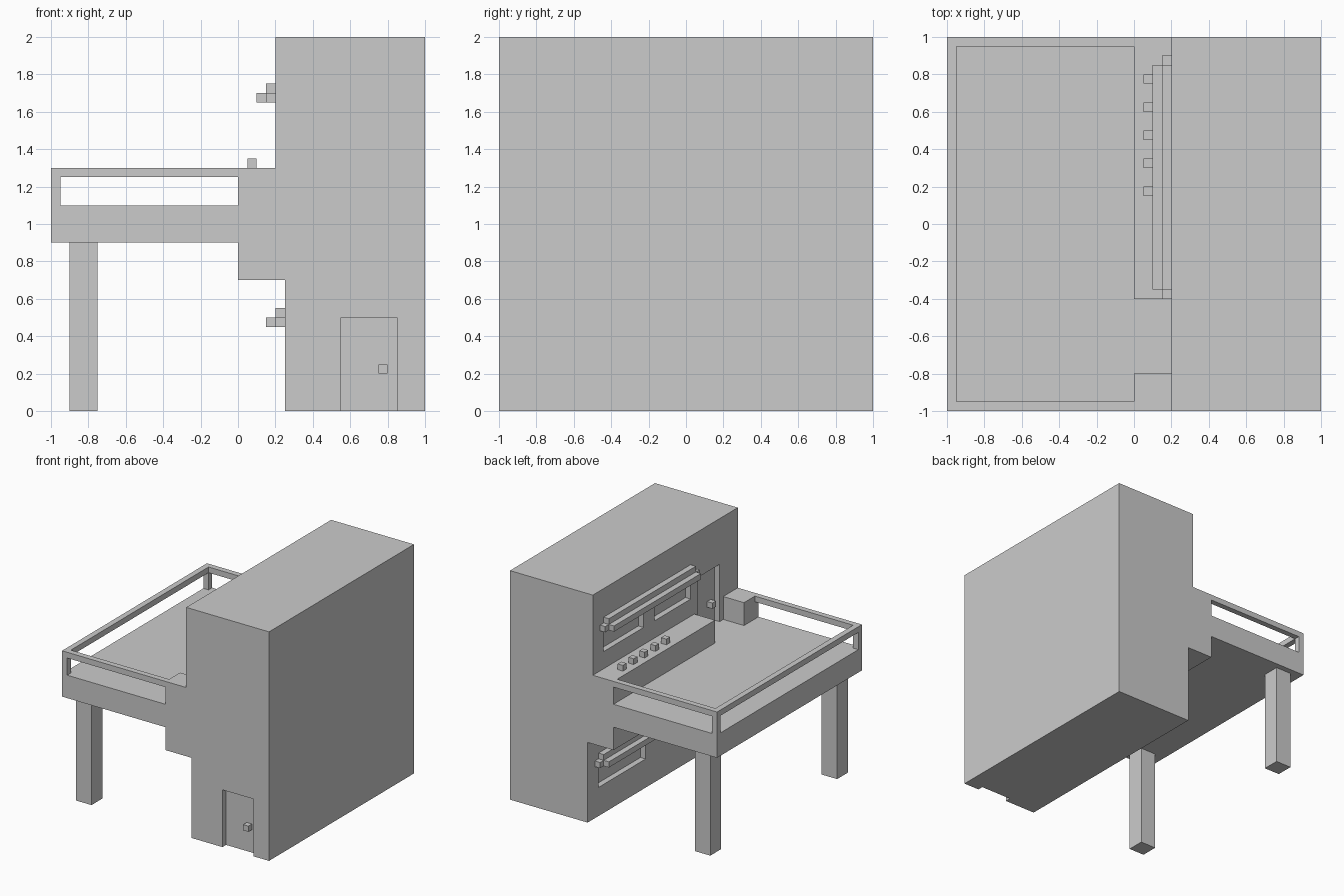
import bpy, bmesh

if "Cube" in bpy.data.objects:
    bpy.data.objects.remove(bpy.data.objects["Cube"])


def box(name, x, y, z):
    """Axis-aligned box from (min, max) ranges."""
    bm = bmesh.new()
    bmesh.ops.create_cube(bm, size=1)
    for v in bm.verts:
        v.co = [r[0] if c < 0 else r[1] for c, r in zip(v.co, (x, y, z))]
    return finish(name, bm)


def prism(name, profile, y0, y1):
    """Extrude an (x, z) profile along y."""
    bm = bmesh.new()
    face = bm.faces.new([bm.verts.new((x, y0, z)) for x, z in profile])
    ext = bmesh.ops.extrude_face_region(bm, geom=[face])
    for v in ext["geom"]:
        if isinstance(v, bmesh.types.BMVert):
            v.co.y = y1
    bmesh.ops.recalc_face_normals(bm, faces=bm.faces)
    return finish(name, bm)


def finish(name, bm):
    me = bpy.data.meshes.new(name)
    bm.to_mesh(me)
    bm.free()
    ob = bpy.data.objects.new(name, me)
    bpy.context.collection.objects.link(ob)
    return ob


def cut(target, x, y, z):
    """Carve a box-shaped recess out of the target."""
    cutter = box("cutter", x, y, z)
    cutter.hide_render = True
    mod = target.modifiers.new("recess", "BOOLEAN")
    mod.operation, mod.solver, mod.object = "DIFFERENCE", "EXACT", cutter
    bpy.context.view_layer.objects.active = target
    bpy.ops.object.modifier_apply(modifier=mod.name)
    bpy.data.objects.remove(cutter)


def awning(prefix, wall, z, y0, y1):
    """Stepped window awning: rod against the wall, upper and outer slats."""
    box(prefix + "_awning_rod", (wall - .05, wall), (y0 - .05, y1 + .05), (z, z + .05))
    box(prefix + "_awning_top", (wall - .05, wall), (y0, y1), (z + .05, z + .1))
    box(prefix + "_awning_edge", (wall - .1, wall - .05), (y0, y1), (z, z + .05))


# Main building: stepped profile with overhang under the terrace
building = prism("building", [(.25, 0), (1, 0), (1, 2), (.2, 2), (.2, 1.3),
                              (0, 1.3), (0, .7), (.25, .7)], -1, 1)

# Terrace passage, doors and windows
cut(building, (-.1, .2), (-.8, -.4), (1.1, 1.5))
cut(building, (.1, .25), (-.75, -.45), (1.1, 1.6))
cut(building, (.55, .85), (-1.1, -.95), (-.1, .5))
for y in ((.3, .85), (-.35, .15)):
    cut(building, (.1, .25), y, (1.45, 1.65))
for y in ((.2, .85), (-.85, -.2)):
    cut(building, (.1, .3), y, (.25, .45))

# Door knobs
box("front_door_knob", (.75, .8), (-1, -.95), (.2, .25))
box("terrace_door_knob", (.2, .25), (-.7, -.65), (1.25, 1.3))

# Awnings
awning("upper", .2, 1.65, -.35, .85)
awning("lower", .25, .45, -.85, .85)

# Terrace slab
box("terrace_slab", (-1, 0), (-1, 1), (.9, 1.1))

# Railing, corner posts and support legs
box("rail_outer", (-1, -.95), (-1, 1), (1.25, 1.3))
for side, s in (("front", -1), ("back", 1)):
    edge = sorted((s * .95, s))
    box("rail_" + side, (-.95, 0), edge, (1.25, 1.3))
    box("rail_post_" + side, (-1, -.95), edge, (1.1, 1.25))
    box("leg_" + side, (-.9, -.75), sorted((s * .8, s * .95)), (0, .9))

# Row of small blocks on the ledge
for i in range(5):
    y = .15 + .15 * i
    box(f"ledge_block_{i + 1}", (.05, .1), (y, y + .05), (1.3, 1.35))
